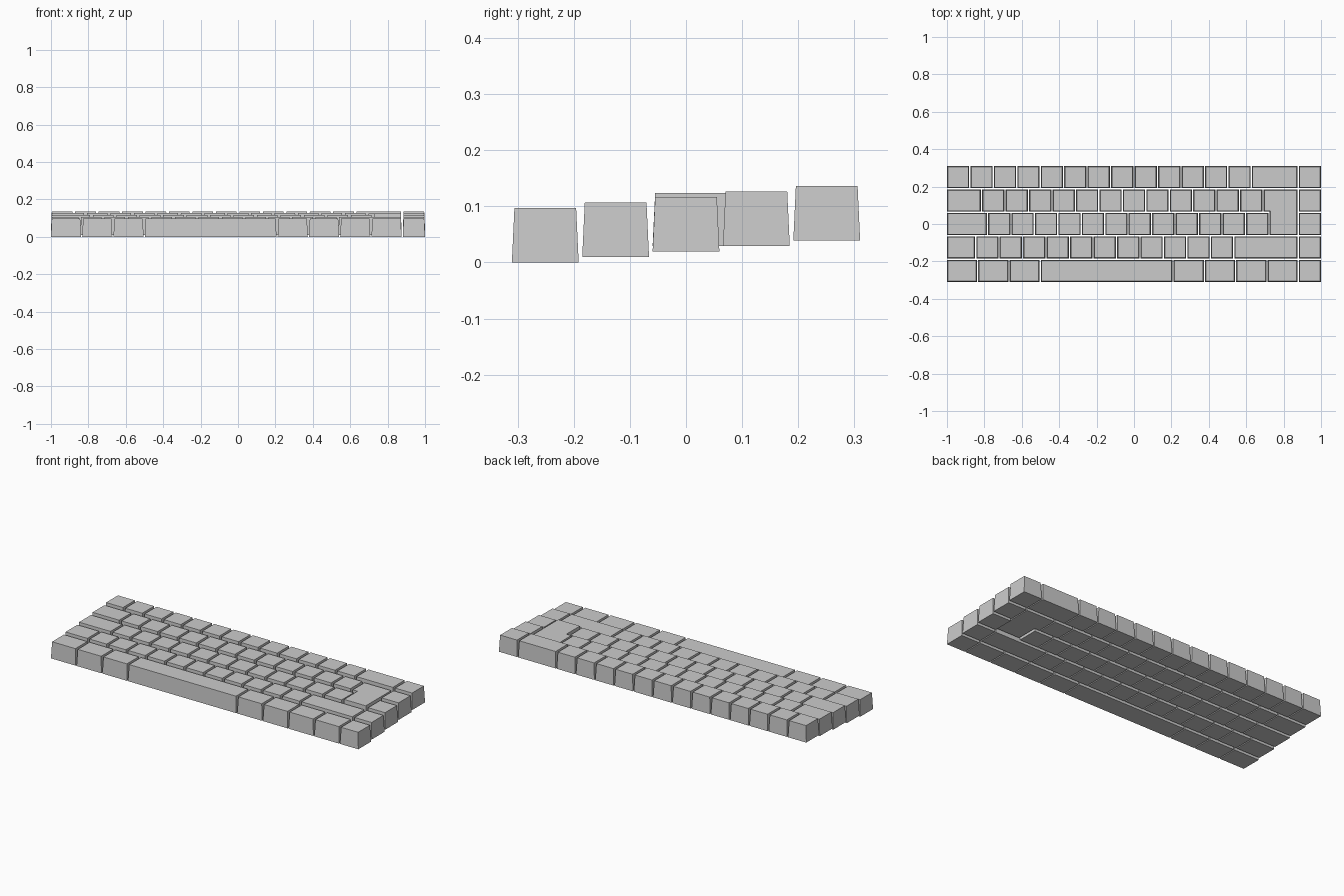
import bpy, bmesh

cube = bpy.data.objects.get("Cube")
if cube:
    bpy.data.objects.remove(cube, do_unlink=True)

PITCH = 0.1254     # one key unit
GAP = 0.0064       # space between neighbouring keys
TAPER = 0.0095     # how far the walls lean in
HEIGHT = 0.097
STEP = 0.0098      # rise from one row to the next

grey = bpy.data.materials.new("key_grey")
grey.use_nodes = True
colour = (0.6, 0.6, 0.6, 1)
grey.diffuse_color = colour
grey.node_tree.nodes["Principled BSDF"].inputs["Base Color"].default_value = colour


def left_edge(unit):
    return (unit - 8) * PITCH + GAP / 2


def right_edge(unit):
    return (unit - 8) * PITCH - GAP / 2


def front_edge(row):
    return (row - 2.5) * PITCH + GAP / 2


def back_edge(row):
    return (row - 1.5) * PITCH - GAP / 2


def keycap(name, outline, base, height):
    """Tapered closed cap with a softened rim, from a counter-clockwise outline."""
    bm = bmesh.new()
    rim = [bm.verts.new((x, y, base)) for x, y in outline]
    top = bm.faces.new(rim)
    bm.normal_update()
    bmesh.ops.inset_individual(bm, faces=[top], thickness=TAPER, use_even_offset=True)
    for v in top.verts:
        v.co.z = base + height
    bm.faces.new(rim[::-1])
    bmesh.ops.bevel(bm, geom=list(top.edges), offset=0.005, segments=3,
                    profile=0.5, affect='EDGES')
    bmesh.ops.recalc_face_normals(bm, faces=bm.faces)
    mesh = bpy.data.meshes.new(name)
    bm.to_mesh(mesh)
    bm.free()
    mesh.materials.append(grey)
    obj = bpy.data.objects.new(name, mesh)
    bpy.context.collection.objects.link(obj)


# Key widths in units, front row first; None leaves room for the stepped key
THIRD = 4 / 3
rows = [
    ("bottom_row", [THIRD] * 3 + [17 / 3] + [THIRD] * 4 + [1]),
    ("lower_row", [1.25] + [1] * 11 + [2.75, 1]),
    ("home_row", [1.75] + [1] * 12 + [None, 1]),
    ("upper_row", [1.5] + [1] * 12 + [None, 1]),
    ("number_row", [1] * 13 + [2, 1]),
]

for row, (row_name, widths) in enumerate(rows):
    unit = 0
    y0, y1 = front_edge(row), back_edge(row)
    for i, width in enumerate(widths):
        if width is None:
            unit = 15
            continue
        x0, x1 = left_edge(unit), right_edge(unit + width)
        name = "space_bar" if width > 5 else f"{row_name}_key_{i + 1}"
        keycap(name, [(x0, y0), (x1, y0), (x1, y1), (x0, y1)], row * STEP, HEIGHT)
        unit += width

# Stepped two-row enter key
right = right_edge(15)
wide, narrow = left_edge(13.5), left_edge(13.75)
front, notch, back = front_edge(2), front_edge(3), back_edge(3)
keycap("enter_key", [(narrow, front), (right, front), (right, back),
                     (wide, back), (wide, notch), (narrow, notch)],
       3 * STEP, HEIGHT - 0.003)
